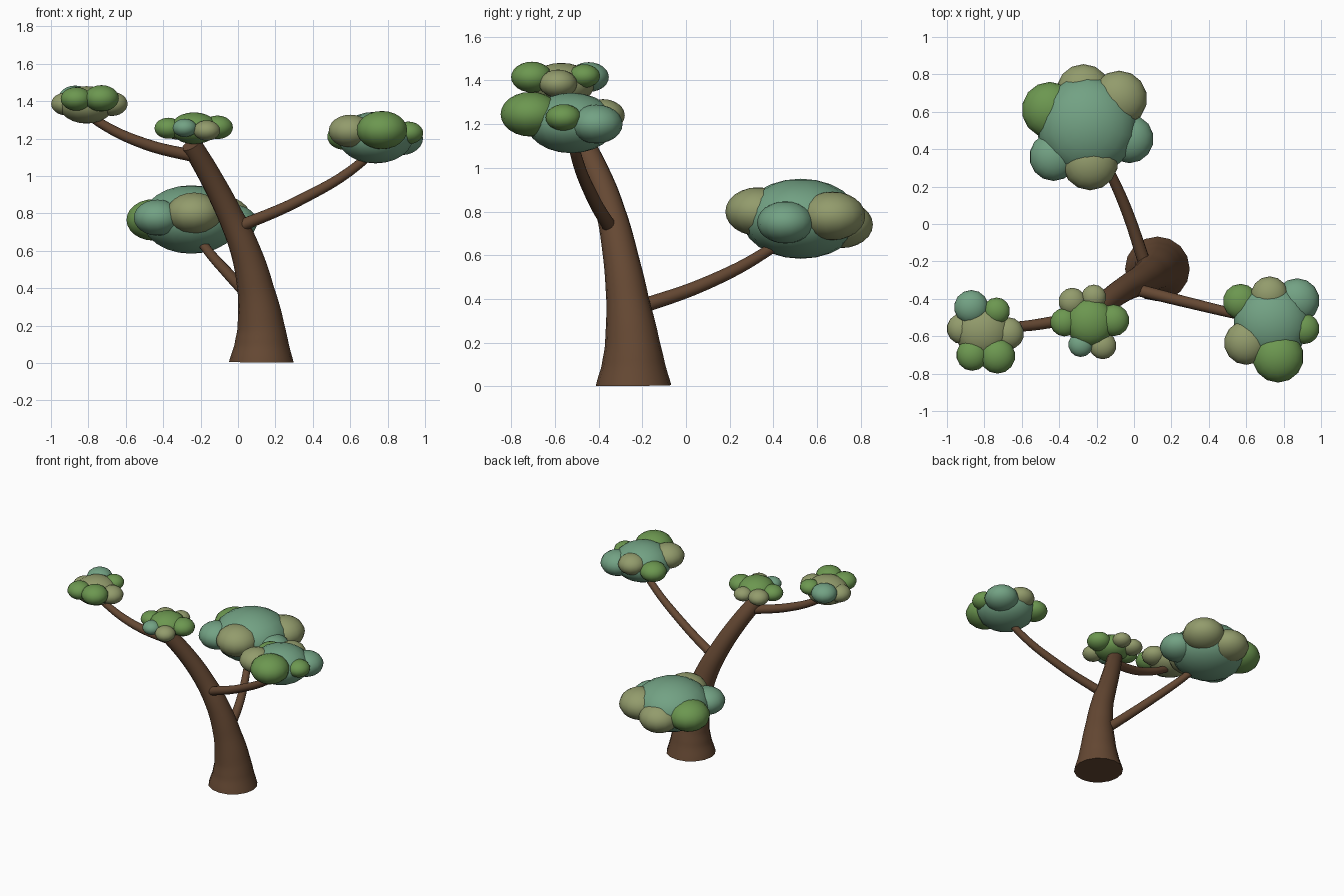
import bpy

def material(name, rgb):
    m = bpy.data.materials.new(name)
    m.diffuse_color = (*rgb, 1)
    return m

BARK = material("bark", (0.13, 0.065, 0.033))
LEAF = {"t": material("teal_leaf", (0.17, 0.36, 0.23)),
        "g": material("green_leaf", (0.15, 0.31, 0.08)),
        "k": material("khaki_leaf", (0.29, 0.33, 0.15))}

def limb(name, pts):
    """Tapered round tube through (x, y, z, radius) points."""
    cu = bpy.data.curves.new(name, 'CURVE')
    cu.dimensions = '3D'
    cu.bevel_depth = 1
    cu.bevel_resolution = 6
    cu.resolution_u = 6
    cu.use_fill_caps = True
    sp = cu.splines.new('BEZIER')
    sp.bezier_points.add(len(pts) - 1)
    for bp, (x, y, z, r) in zip(sp.bezier_points, pts):
        bp.co = (x, y, z)
        bp.radius = r
        bp.handle_left_type = bp.handle_right_type = 'AUTO'
    ob = bpy.data.objects.new(name, cu)
    bpy.context.collection.objects.link(ob)
    bpy.ops.object.select_all(action='DESELECT')
    bpy.context.view_layer.objects.active = ob
    ob.select_set(True)
    bpy.ops.object.convert(target='MESH')
    ob = bpy.context.object
    ob.data.materials.clear()
    ob.data.materials.append(BARK)
    bpy.ops.object.shade_smooth_by_angle()

def puff(name, x, y, z, r, rz, tone):
    """Flattened leaf ball."""
    bpy.ops.mesh.primitive_uv_sphere_add(segments=14, ring_count=12, radius=1, location=(x, y, z))
    ob = bpy.context.object
    ob.name = name
    ob.scale = (r, r, rz)
    bpy.ops.object.transform_apply(location=False, rotation=False, scale=True)
    ob.data.materials.append(LEAF[tone])
    bpy.ops.object.shade_smooth()

def crown(name, core, lobes):
    puff(name + "_core", *core)
    for i, (x, y, z, r, tone) in enumerate(lobes):
        puff(f"{name}_lobe_{i + 1}", x, y, z, r, r * 0.74, tone)

# Leaning trunk with flared foot
limb("trunk", [(0.125, -0.24, 0.004, 0.173), (0.126, -0.241, 0.1, 0.145),
               (0.122, -0.246, 0.2, 0.125), (0.093, -0.268, 0.4, 0.097),
               (0.04, -0.30, 0.6, 0.08), (-0.047, -0.345, 0.8, 0.067),
               (-0.15, -0.42, 1.0, 0.06), (-0.25, -0.51, 1.17, 0.055)])

# Branches, each gently curving up into its crown
limb("right_branch", [(-0.03, -0.34, 0.715, 0.033), (0.33, -0.43, 0.87, 0.029),
                      (0.65, -0.505, 1.065, 0.025), (0.73, -0.52, 1.15, 0.023)])
limb("back_branch", [(0.07, -0.25, 0.35, 0.034), (-0.05, 0.10, 0.475, 0.030),
                     (-0.18, 0.38, 0.625, 0.025), (-0.24, 0.5, 0.72, 0.023)])
limb("left_branch", [(-0.21, -0.475, 1.10, 0.033), (-0.50, -0.535, 1.172, 0.030),
                     (-0.74, -0.56, 1.285, 0.025), (-0.81, -0.57, 1.34, 0.023)])

# Leaf crowns: a core ball ringed by six lobes
crown("back_crown", (-0.25, 0.525, 0.767, 0.27, 0.183, "t"), [
    (-0.27, 0.71, 0.74, 0.145, "k"), (-0.08, 0.67, 0.78, 0.15, "k"),
    (-0.025, 0.455, 0.75, 0.13, "t"), (-0.235, 0.33, 0.80, 0.15, "k"),
    (-0.43, 0.36, 0.777, 0.13, "t"), (-0.45, 0.61, 0.765, 0.15, "g")])
crown("right_crown", (0.735, -0.525, 1.205, 0.205, 0.138, "t"), [
    (0.725, -0.38, 1.24, 0.10, "k"), (0.872, -0.41, 1.20, 0.12, "t"),
    (0.91, -0.56, 1.23, 0.082, "g"), (0.77, -0.71, 1.245, 0.138, "g"),
    (0.60, -0.635, 1.24, 0.118, "k"), (0.57, -0.415, 1.21, 0.095, "g")])
crown("left_crown", (-0.81, -0.57, 1.38, 0.15, 0.10, "k"), [
    (-0.87, -0.445, 1.415, 0.092, "t"), (-0.735, -0.465, 1.42, 0.072, "g"),
    (-0.675, -0.585, 1.385, 0.087, "k"), (-0.73, -0.705, 1.415, 0.095, "g"),
    (-0.865, -0.70, 1.412, 0.085, "g"), (-0.918, -0.56, 1.385, 0.083, "k")])
crown("top_crown", (-0.235, -0.525, 1.255, 0.13, 0.085, "g"), [
    (-0.33, -0.415, 1.25, 0.074, "k"), (-0.215, -0.39, 1.255, 0.066, "k"),
    (-0.11, -0.515, 1.26, 0.085, "g"), (-0.167, -0.65, 1.243, 0.073, "k"),
    (-0.285, -0.645, 1.257, 0.066, "t"), (-0.372, -0.525, 1.255, 0.076, "g")])
